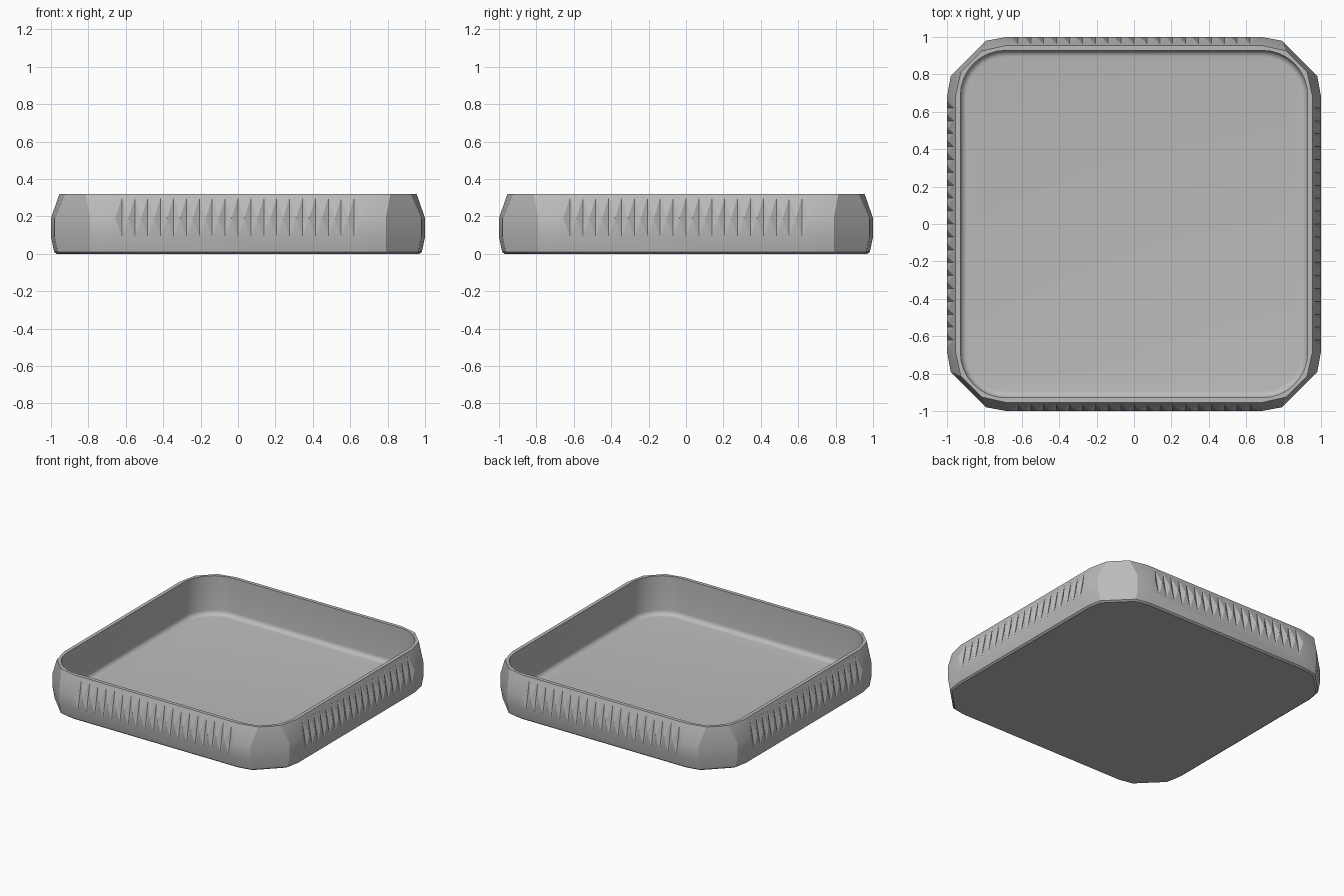
import bpy, bmesh
from math import sin, cos, pi, radians
from mathutils import Matrix, Vector

if "Cube" in bpy.data.objects:
    bpy.data.objects.remove(bpy.data.objects["Cube"], do_unlink=True)

grey = bpy.data.materials.new("plain grey")
grey.use_nodes = True
COLOUR = (0.5, 0.5, 0.5, 1)
grey.diffuse_color = COLOUR
grey.node_tree.nodes["Principled BSDF"].inputs["Base Color"].default_value = COLOUR

# Sizes
STRAIGHT = 0.68            # half length of the straight wall
GROOVES, PITCH = 19, 0.069
ARC_STEPS = 8

bm = bmesh.new()


def face(*verts):
    bm.faces.new(verts)


def quarter_turns(points):
    """Repeat one quarter of points around the z axis as mesh vertices."""
    return [[bm.verts.new(Matrix.Rotation(q * pi / 2, 3, "Z") @ Vector(p)) for p in points]
            for q in range(4)]


def outer_ring(z, half, corner, corner_half, marks=()):
    """Front wall run, its marks, then the faceted corner on its right."""
    run = [-STRAIGHT, *marks, STRAIGHT]
    points = [(x, -half, z) for x in run]
    points += [(corner, -corner_half, z), (corner_half, -corner, z)]
    return quarter_turns(points), len(run)


def inner_ring(z, half, radius):
    """Front wall run followed by a round corner."""
    c = half - radius
    points = [(-c, -half, z), (c, -half, z)]
    for i in range(1, ARC_STEPS):
        a = i * pi / 2 / ARC_STEPS
        points.append((c + radius * sin(a), -c - radius * cos(a), z))
    return quarter_turns(points), 2


def split(ring, q):
    """Wall vertices and corner vertices of one quarter."""
    quarters, n = ring
    return quarters[q][:n], quarters[q][n - 1:] + quarters[(q + 1) % 4][:1]


def join(low, high, wall=True):
    for q in range(4):
        wall_a, corner_a = split(low, q)
        wall_b, corner_b = split(high, q)
        if wall:
            face(*wall_a, *reversed(wall_b))
        if len(corner_a) == len(corner_b):
            for i in range(len(corner_a) - 1):
                face(corner_a[i], corner_a[i + 1], corner_b[i + 1], corner_b[i])
        else:
            face(*corner_a, *reversed(corner_b))


# Outer shell, with groove ends above and below and tooth tips between them
lines = [(i - (GROOVES - 1) / 2) * PITCH for i in range(GROOVES)]
tips = [(i - GROOVES / 2) * PITCH for i in range(GROOVES + 1)]
base = outer_ring(0, 0.97, 0.785, 0.95)
foot = outer_ring(0.01, 0.983, 0.79, 0.963)
lower = outer_ring(0.09, 1, 0.79, 0.98, lines)
middle = outer_ring(0.19, 1, 0.79, 0.98, tips)
upper = outer_ring(0.30, 0.962, 0.811, 0.933, lines)
rim = outer_ring(0.32, 0.955, 0.815, 0.925)
join(base, foot)
join(foot, lower)
join(lower, middle, wall=False)
join(middle, upper, wall=False)
join(upper, rim)

# Grip grooves: shallow facets meeting along each vertical line
for q in range(4):
    low, mid, top = (split(r, q)[0] for r in (lower, middle, upper))
    for i in range(1, GROOVES + 2):
        tip = mid[i]
        if 1 < i:
            face(low[i - 1], tip, top[i - 1])
        if i < GROOVES + 1:
            face(low[i], top[i], tip)
        if 1 < i < GROOVES + 1:
            face(low[i - 1], low[i], tip)
            face(top[i], top[i - 1], tip)
    face(low[0], low[1], mid[1], mid[0])
    face(mid[0], mid[1], top[1], top[0])
    face(low[-2], low[-1], mid[-1], mid[-2])
    face(mid[-2], mid[-1], top[-1], top[-2])

# Inner wall, floor fillet and floor
FLOOR, INSIDE, ROUND, FILLET = 0.03, 0.928, 0.24, 0.035
previous = inner_ring(0.32, INSIDE, ROUND)
join(rim, previous)
for i in range(6):
    a = i * pi / 10
    inset = FILLET * (1 - cos(a))
    ring = inner_ring(FLOOR + FILLET * (1 - sin(a)), INSIDE - inset, ROUND - inset)
    join(previous, ring)
    previous = ring
face(*[v for quarter in previous[0] for v in quarter])
face(*[v for quarter in reversed(base[0]) for v in reversed(quarter)])

bmesh.ops.recalc_face_normals(bm, faces=bm.faces)
mesh = bpy.data.meshes.new("tray")
bm.to_mesh(mesh)
bm.free()
tray = bpy.data.objects.new("tray", mesh)
bpy.context.collection.objects.link(tray)
mesh.materials.append(grey)

bpy.context.view_layer.objects.active = tray
tray.select_set(True)
bpy.ops.object.shade_smooth_by_angle(angle=radians(24))
